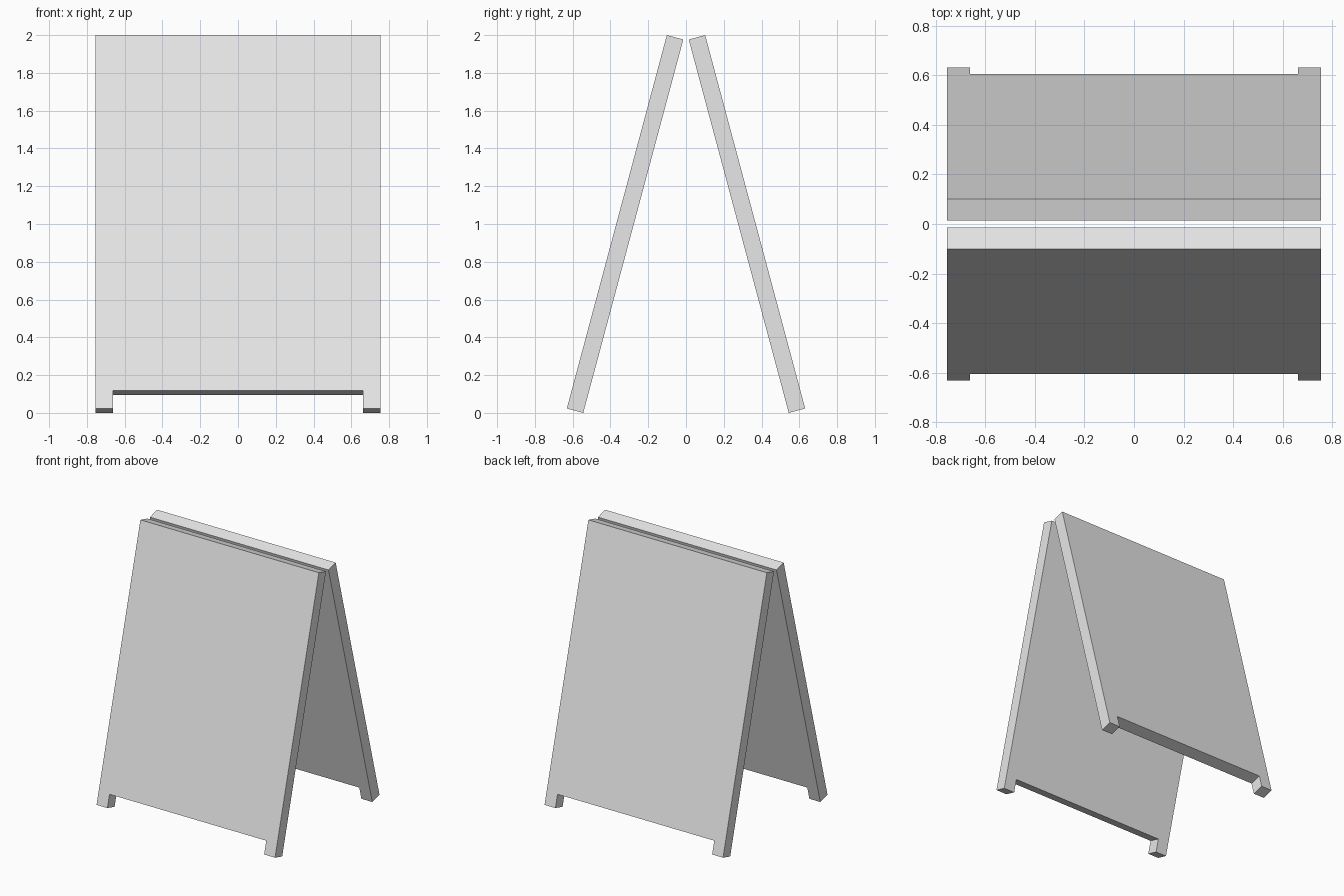
import bpy, bmesh, math
from mathutils import Matrix

cube = bpy.data.objects.get("Cube")
if cube:
    bpy.data.objects.remove(cube, do_unlink=True)

# Board sizes
TILT = math.radians(15)
THICK = 0.09
HALF_W = 0.755
FOOT_X = 0.663
FOOT_H = 0.099
LENGTH = (2 - THICK * math.sin(TILT)) / math.cos(TILT)
BASE_Y = 0.631 - THICK * math.cos(TILT)   # inner lower edge, resting on the ground

# Plain light grey
grey = bpy.data.materials.new("light_grey")
grey.use_nodes = True
colour = (0.8, 0.8, 0.8, 1)
grey.diffuse_color = colour
grey.node_tree.nodes["Principled BSDF"].inputs["Base Color"].default_value = colour


def make_board(name, turn):
    """Notched board outline, thickened, tilted and stood on its inner edge."""
    half = [(FOOT_X, FOOT_H), (FOOT_X, 0), (HALF_W, 0), (HALF_W, LENGTH)]
    outline = half + [(-x, z) for x, z in reversed(half)]
    bm = bmesh.new()
    face = bm.faces.new([bm.verts.new((x, 0, z)) for x, z in outline])
    ext = bmesh.ops.extrude_face_region(bm, geom=[face])
    moved = [v for v in ext["geom"] if isinstance(v, bmesh.types.BMVert)]
    bmesh.ops.translate(bm, verts=moved, vec=(0, -THICK, 0))
    bmesh.ops.recalc_face_normals(bm, faces=bm.faces)
    place = (Matrix.Rotation(turn, 4, 'Z')
             @ Matrix.Translation((0, -BASE_Y, 0))
             @ Matrix.Rotation(-TILT, 4, 'X'))
    bm.transform(place)
    mesh = bpy.data.meshes.new(name)
    bm.to_mesh(mesh)
    bm.free()
    mesh.materials.append(grey)
    obj = bpy.data.objects.new(name, mesh)
    bpy.context.collection.objects.link(obj)


# Two boards leaning towards each other
make_board("front_board", 0)
make_board("back_board", math.pi)
